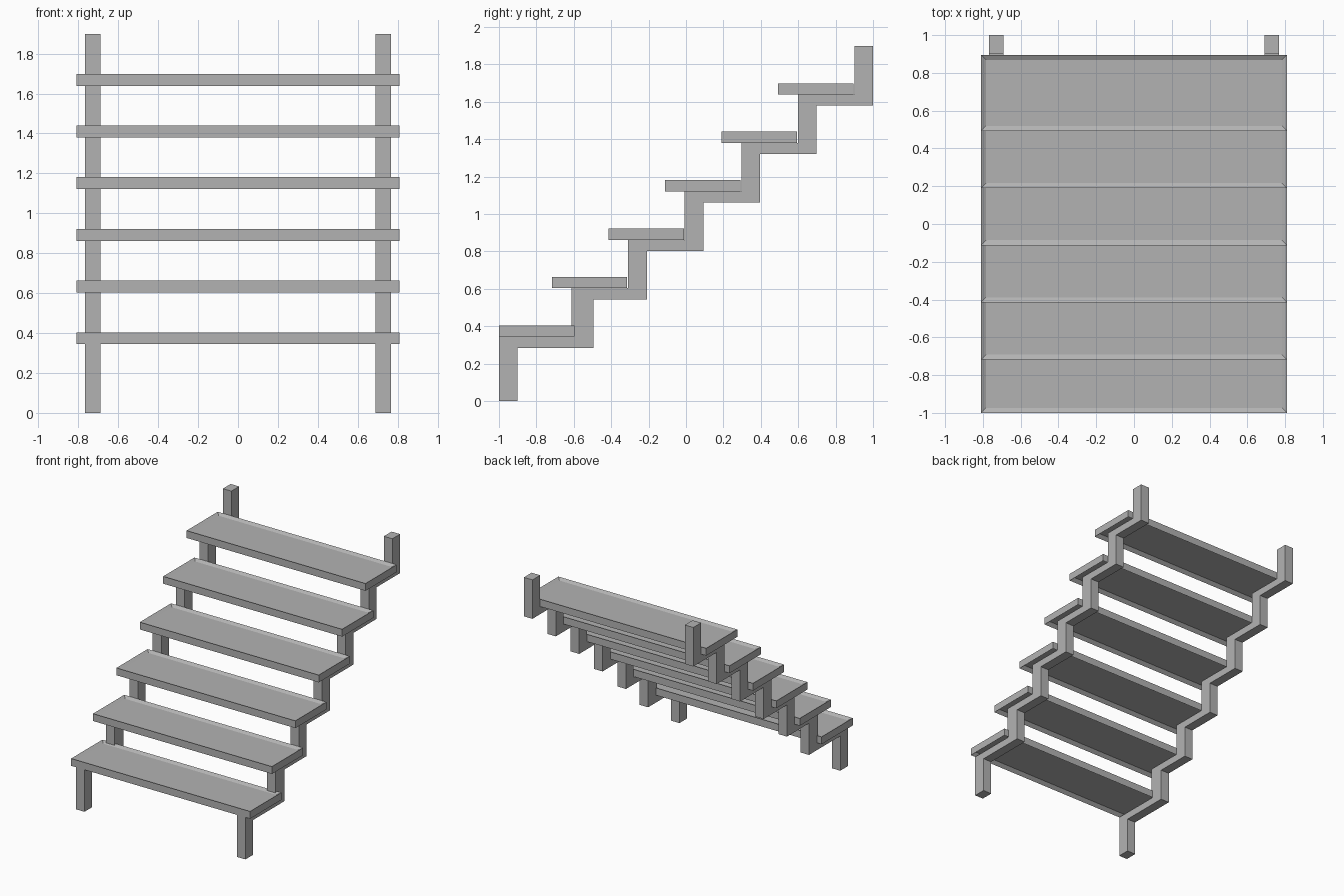
import bpy, bmesh

if "Cube" in bpy.data.objects:
    bpy.data.objects.remove(bpy.data.objects["Cube"])

STEPS, RUN, RISE = 6, 0.3025, 0.259

grey = bpy.data.materials.new("plain grey")
grey.use_nodes = True
colour = (0.45, 0.45, 0.45, 1)
grey.diffuse_color = colour
grey.node_tree.nodes["Principled BSDF"].inputs["Base Color"].default_value = colour


def finish(name, bm):
    bmesh.ops.recalc_face_normals(bm, faces=bm.faces)
    mesh = bpy.data.meshes.new(name)
    bm.to_mesh(mesh)
    bm.free()
    mesh.materials.append(grey)
    bpy.context.collection.objects.link(bpy.data.objects.new(name, mesh))


# Treads: slabs with a raised rim around a panel sunk on both faces
def tread(name, front, back, bottom, half_width=0.81, height=0.06):
    bm = bmesh.new()
    bmesh.ops.create_cube(bm, size=1)
    for v in bm.verts:
        v.co.x *= 2 * half_width
        v.co.y = (front + back) / 2 + v.co.y * (back - front)
        v.co.z = bottom + (v.co.z + 0.5) * height
    bm.normal_update()
    for face in [f for f in bm.faces if abs(f.normal.z) > 0.9]:
        sink = -0.015 if face.normal.z > 0 else 0.025
        bmesh.ops.inset_region(bm, faces=[face], thickness=0.038)
        for v in face.verts:
            v.co.z += sink
    finish(name, bm)


for i in range(STEPS):
    back = -0.597 if i == 0 else -0.617 + RUN * i
    tread(f"tread_{i + 1}", back - 0.403, back, 0.344 + RISE * i)


# Stringers: zigzag side profile extruded across x
def post_front(i):
    return -1 if i == 0 else -0.612 + RUN * (i - 1)


def post_back(i):
    return post_front(i) + (0.117 if i == 1 else 0.1)


upper, lower = [(-1, 0)], [(-0.9, 0)]
for i in range(STEPS):
    for outline, edge, z in ((upper, post_front, 0.344), (lower, post_back, 0.284)):
        outline += [(edge(i), z + RISE * i), (edge(i + 1), z + RISE * i)]
upper.append((post_front(STEPS), 1.898))
lower.append((post_back(STEPS), 1.898))
profile = upper + lower[::-1]

for side, x in (("left", 0.69), ("right", -0.767)):
    bm = bmesh.new()
    face = bm.faces.new([bm.verts.new((x, y, z)) for y, z in profile])
    extruded = bmesh.ops.extrude_face_region(bm, geom=[face])["geom"]
    moved = [g for g in extruded if isinstance(g, bmesh.types.BMVert)]
    bmesh.ops.translate(bm, vec=(0.077, 0, 0), verts=moved)
    finish(f"{side}_stringer", bm)
